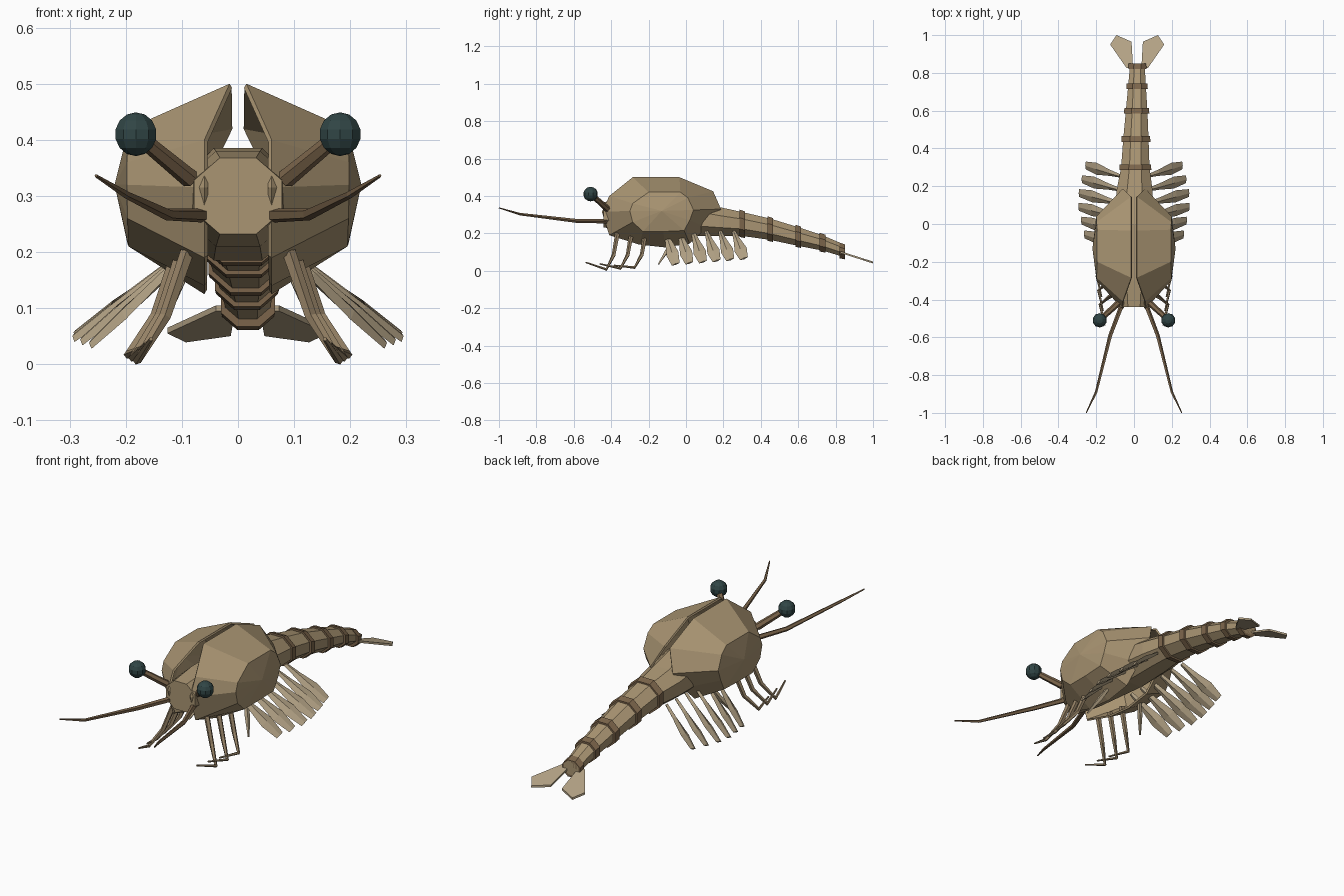
import bpy
from math import cos, sin, pi
from mathutils import Vector

if "Cube" in bpy.data.objects:
    bpy.data.objects.remove(bpy.data.objects["Cube"])


def material(name, rgb):
    m = bpy.data.materials.new(name)
    m.diffuse_color = (*rgb, 1)
    m.use_nodes = True
    m.node_tree.nodes["Principled BSDF"].inputs["Base Color"].default_value = m.diffuse_color
    return m


SHELL = material("shell_tan", (0.40, 0.30, 0.17))
DARK = material("joint_brown", (0.20, 0.13, 0.07))
LIMB = material("limb_tan", (0.30, 0.22, 0.13))
LEAF = material("leaf_tan", (0.46, 0.37, 0.24))
EYE = material("eye_dark", (0.03, 0.06, 0.06))


def make(name, verts, faces, mat, mirror=False):
    me = bpy.data.meshes.new(name)
    me.from_pydata([tuple(v) for v in verts], [], faces)
    ob = bpy.data.objects.new(name, me)
    bpy.context.collection.objects.link(ob)
    me.materials.append(mat)
    if mirror:
        ob.modifiers.new("mirror", "MIRROR").use_mirror_merge = False
    return ob


def loft(name, rings, mat, mirror=False):
    """Skin a list of equal-length point rings and cap both ends."""
    n = len(rings[0])
    verts = [p for r in rings for p in r]
    faces = [tuple(range(n))[::-1], tuple(range(len(verts) - n, len(verts)))]
    for k in range(len(rings) - 1):
        a, b = k * n, (k + 1) * n
        for i in range(n):
            j = (i + 1) % n
            faces.append((a + i, a + j, b + j, b + i))
    return make(name, verts, faces, mat, mirror)


def octagon(x, y, z, rx, rz):
    k = 1 / cos(pi / 8)
    return [Vector((x + rx * k * cos(-a), y, z + rz * k * sin(-a)))
            for a in [pi / 8 + i * pi / 4 for i in range(8)]]


def tube(name, path, radii, mat, sides=5):
    """Tapered tube along a path, mirrored to the other side."""
    pts = [Vector(p) for p in path]
    rings = []
    for i, p in enumerate(pts):
        d = pts[min(i + 1, len(pts) - 1)] - pts[max(i - 1, 0)]
        q = d.to_track_quat('Z', 'Y')
        rings.append([p + q @ Vector((radii[i] * cos(2 * pi * k / sides),
                                      radii[i] * sin(2 * pi * k / sides), 0))
                      for k in range(sides)])
    return loft(name, rings, mat, True)


# Body: head to tail, x offset, y, z, half width, half height
body = [(0, -.44, .300, .078, .068), (0, -.30, .295, .095, .085),
        (0, 0, .285, .105, .10), (.003, .18, .263, .095, .077),
        (.007, .30, .250, .075, .064), (.010, .45, .222, .067, .057),
        (.014, .60, .183, .057, .050), (.016, .73, .149, .047, .041),
        (.018, .85, .105, .038, .033)]
loft("body", [octagon(*s) for s in body], SHELL)

# Raised bands at the abdomen joints
for i, (x, y, z, rx, rz) in enumerate(body[4:]):
    y = min(y, .835)
    loft(f"abdomen_band_{i + 1}",
         [octagon(x, y - .015, z + .004, rx + .010, rz + .009),
          octagon(x, y + .015, z - .004, rx + .008, rz + .007)], DARK)

# Carapace: two domed valves, rim -> middle ring -> centre
rim = [(.06, -.45, .315), (.06, -.41, .40), (.015, -.285, .50),
       (.015, -.035, .50), (.015, .145, .425), (.06, .187, .33),
       (.06, .11, .23), (.06, .02, .145), (.06, -.115, .125),
       (.06, -.25, .14), (.06, -.41, .19)]
mid = [(.198, -.30, .32), (.198, -.285, .36), (.195, -.20, .42),
       (.195, -.03, .42), (.198, .01, .39), (.20, .04, .325),
       (.20, .02, .27), (.197, -.01, .215), (.195, -.12, .21),
       (.195, -.23, .21), (.197, -.285, .26)]
n = len(rim)
faces = []
for i in range(n):
    j = (i + 1) % n
    faces += [(j, i, n + i, n + j), (n + j, n + i, 2 * n)]
valves = make("carapace_valves", rim + mid + [(.22, -.13, .32)], faces, SHELL, True)
solid = valves.modifiers.new("thickness", "SOLIDIFY")
solid.thickness = .009
solid.offset = -1

# Eyes on stalks
tube("eye_stalks", [(.085, -.42, .330), (.172, -.50, .402)], [.017, .014], DARK, 6)
for side, label in ((-1, "left"), (1, "right")):
    bpy.ops.mesh.primitive_uv_sphere_add(segments=10, ring_count=7, radius=.039,
                                         location=(side * .182, -.51, .41))
    eye = bpy.context.object
    eye.name = f"eye_{label}"
    eye.data.materials.append(EYE)

# Antennae
tube("antennae", [(.06, -.42, .265), (.125, -.59, .267), (.20, -.89, .303), (.253, -1, .336)],
     [.013, .011, .007, .003], DARK)

# Three pairs of jointed front legs
for i in range(3):
    y = -.366 + .075 * i
    dx = .008 * i
    tube(f"front_leg_{i + 1}",
         [(.09 + dx, y, .20), (.13 + dx, y - .02, .085),
          (.18 + dx, y - .06, .007 + .005 * i), (.155 + dx, y - .17, .045 - .008 * i)],
         [.013, .011, .008, .004], LIMB)

# Short slender limb ahead of the swimming limbs
tube("slender_limb", [(.09, -.07, .17), (.12, -.10, .11), (.16, -.147, .035)],
     [.008, .012, .004], LEAF, 4)

# Six pairs of leaf-shaped swimming limbs
tips_x = (.262, .278, .292, .29, .275, .255)
for i, tx in enumerate(tips_x):
    y = -.055 + .073 * i
    root, tip = Vector((.075, y - .055, .21)), Vector((tx, y, .035 + .006 * i))
    axis = (tip - root).normalized()
    wide = Vector((.15, 1, .25))
    wide = (wide - axis * wide.dot(axis)).normalized()
    thick = axis.cross(wide).normalized()
    rings = []
    for t, w, h in ((0, .010, .007), (.3, .018, .009), (.68, .034, .008), (1, .022, .005)):
        c = root.lerp(tip, t)
        rings.append([c + wide * w, c + thick * h, c - wide * w, c - thick * h])
    loft(f"swimming_limb_{i + 1}", rings, LEAF, True)

# Tail fins: paired flat blades sloping down, shared slightly offset centre
outline = [(.022, .825), (.056, .825), (.143, .95), (.110, 1.0), (.030, .965)]
layers = [[Vector((x, y, .10 - (y - .825) * .32 + dz)) for x, y in outline]
          for dz in (-.005, .005)]
fins = loft("tail_fins", layers, LEAF, True)
fins.location.x = .017
